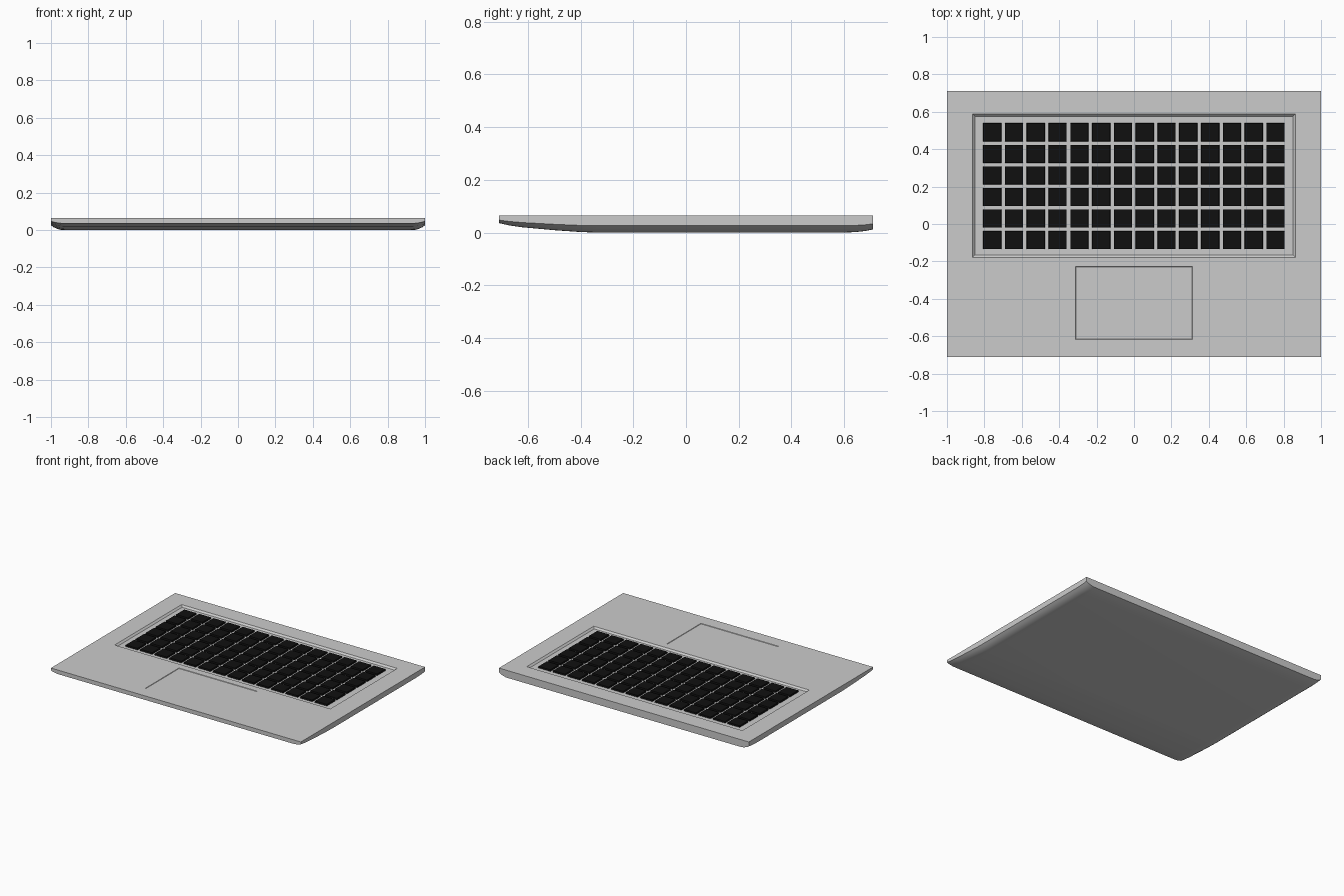
import bpy, bmesh

if "Cube" in bpy.data.objects:
    bpy.data.objects.remove(bpy.data.objects["Cube"])

TOP = 0.065


def make_object(name, bm, smooth=None):
    bmesh.ops.recalc_face_normals(bm, faces=bm.faces)
    mesh = bpy.data.meshes.new(name)
    bm.to_mesh(mesh)
    bm.free()
    ob = bpy.data.objects.new(name, mesh)
    bpy.context.collection.objects.link(ob)
    return ob


def select_only(ob):
    bpy.ops.object.select_all(action='DESELECT')
    ob.select_set(True)
    bpy.context.view_layer.objects.active = ob


def add_frustum(bm, x0, x1, y0, y1, z0, z1, inset_low=0.0, inset_high=0.0):
    """Box whose lower or upper rectangle can be inset."""
    rings = []
    for z, i in ((z0, inset_low), (z1, inset_high)):
        rings.append([bm.verts.new(p) for p in (
            (x0 + i, y0 + i, z), (x1 - i, y0 + i, z),
            (x1 - i, y1 - i, z), (x0 + i, y1 - i, z))])
    low, high = rings
    bm.faces.new(low[::-1])
    bm.faces.new(high)
    for k in range(4):
        n = (k + 1) % 4
        bm.faces.new((low[k], low[n], high[n], high[k]))


# Body shell: rounded cross-section lofted along the side profile
side = [(-0.71, 0.036), (-0.67, 0.027), (-0.62, 0.020), (-0.50, 0.009),
        (-0.40, 0.002), (-0.34, 0.0), (0.60, 0.0), (0.645, 0.002),
        (0.68, 0.006), (0.71, 0.012)]
half = [(1.0, None), (1.0, 0.026), (0.985, 0.015), (0.965, 0.006),
        (0.945, 0.001), (0.92, 0.0)]
section = half + [(-x, z) for x, z in reversed(half)]
bm = bmesh.new()
rings = []
for y, zb in side:
    s = (TOP - zb) / TOP
    rings.append([bm.verts.new((x, y, TOP if z is None else zb + z * s))
                  for x, z in section])
n = len(section)
for a, b in zip(rings, rings[1:]):
    for k in range(n - 1):
        bm.faces.new((a[k], a[k + 1], b[k + 1], b[k]))
bm.faces.new([r[0] for r in rings] + [r[-1] for r in reversed(rings)])
bm.faces.new(rings[0])
bm.faces.new(rings[-1][::-1])
body = make_object("laptop_base", bm)

# Keyboard well and touchpad recess, cut with sloped walls
bm = bmesh.new()
add_frustum(bm, -0.875, 0.875, -0.19, 0.60, TOP - 0.012, TOP + 0.012, 0.024, 0.0)
add_frustum(bm, -0.315, 0.315, -0.62, -0.226, TOP - 0.003, TOP + 0.003, 0.004, 0.0)
cutter = make_object("recess_cutter", bm)
mod = body.modifiers.new("recesses", 'BOOLEAN')
mod.object = cutter
mod.operation = 'DIFFERENCE'
mod.solver = 'EXACT'
select_only(body)
bpy.ops.object.modifier_apply(modifier=mod.name)
bpy.data.objects.remove(cutter)
select_only(body)
bpy.ops.object.shade_smooth_by_angle(angle=0.52)

# Keys: 14 columns by 6 rows
bm = bmesh.new()
for col in range(14):
    for row in range(6):
        cx = -0.758 + col * 0.1165
        cy = -0.086 + row * 0.1152
        add_frustum(bm, cx - 0.049, cx + 0.049, cy - 0.049, cy + 0.049,
                    TOP - 0.013, TOP - 0.001, 0.0, 0.002)
keys = make_object("keys", bm)
black = bpy.data.materials.new("key_black")
black.diffuse_color = (0.005, 0.005, 0.005, 1)
black.use_nodes = True
black.node_tree.nodes["Principled BSDF"].inputs["Base Color"].default_value = black.diffuse_color
keys.data.materials.append(black)
